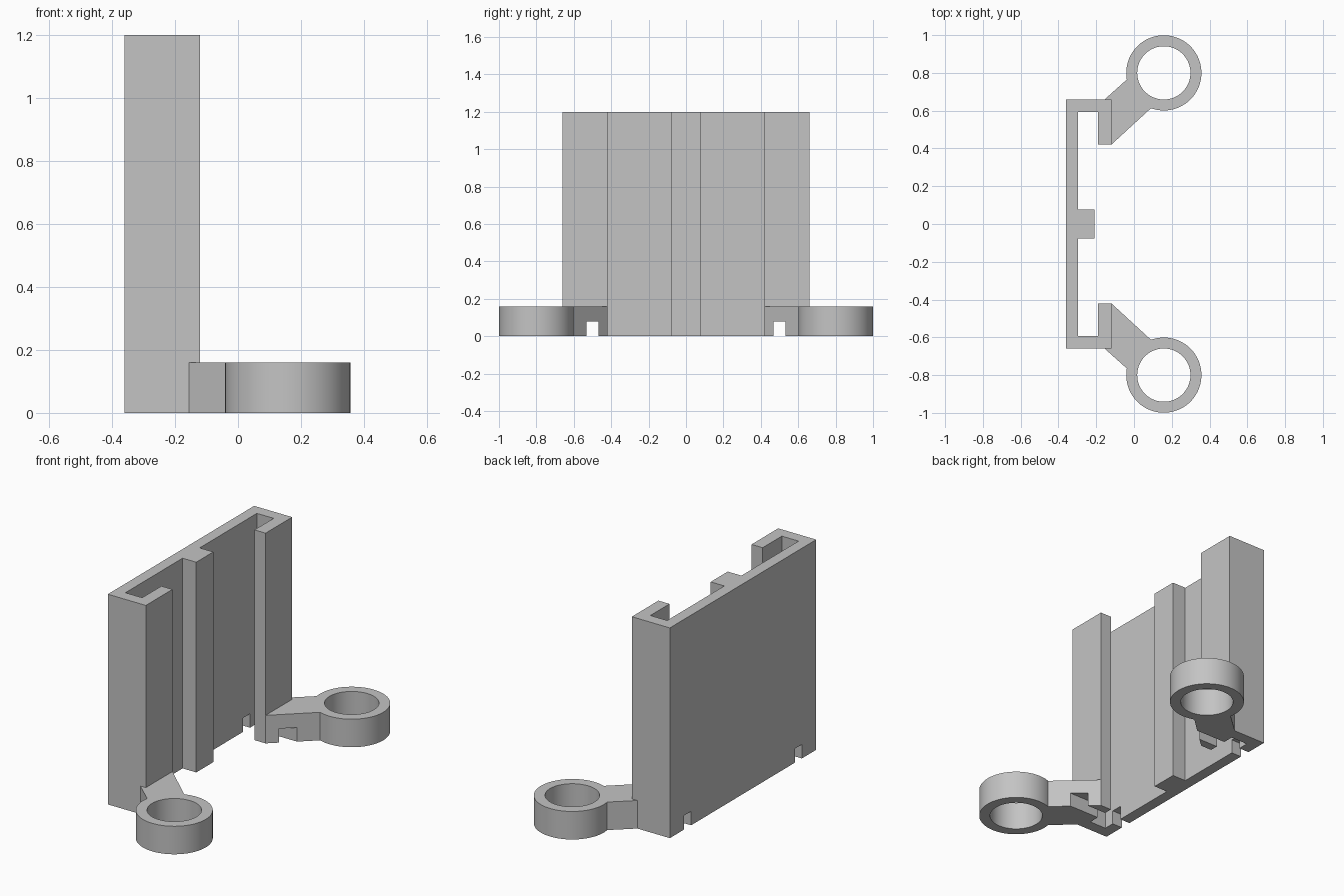
import bpy, bmesh, math

if "Cube" in bpy.data.objects:
    bpy.data.objects.remove(bpy.data.objects["Cube"])

grey = bpy.data.materials.new("plain grey")
grey.diffuse_color = (0.55, 0.55, 0.55, 1)
grey.use_nodes = True
grey.node_tree.nodes["Principled BSDF"].inputs["Base Color"].default_value = grey.diffuse_color


def prism(name, pts, z0, z1):
    """Extrude a closed xy outline between two heights."""
    bm = bmesh.new()
    face = bm.faces.new([bm.verts.new((x, y, z0)) for x, y in pts])
    ext = bmesh.ops.extrude_face_region(bm, geom=[face])
    tops = [v for v in ext["geom"] if isinstance(v, bmesh.types.BMVert)]
    bmesh.ops.translate(bm, verts=tops, vec=(0, 0, z1 - z0))
    bmesh.ops.recalc_face_normals(bm, faces=bm.faces)
    mesh = bpy.data.meshes.new(name)
    bm.to_mesh(mesh)
    bm.free()
    ob = bpy.data.objects.new(name, mesh)
    bpy.context.collection.objects.link(ob)
    ob.data.materials.append(grey)
    return ob


def combine(target, tool, operation):
    """Apply a boolean and remove the tool object."""
    mod = target.modifiers.new("boolean", 'BOOLEAN')
    mod.operation, mod.solver, mod.object = operation, 'EXACT', tool
    bpy.context.view_layer.objects.active = target
    bpy.ops.object.modifier_apply(modifier=mod.name)
    bpy.data.objects.remove(tool)


def arc(r, a0, a1, n):
    return [(CX + r * math.cos(a0 + (a1 - a0) * i / n),
             CY + r * math.sin(a0 + (a1 - a0) * i / n)) for i in range(n + 1)]


# Channel frame: back plate, returned lips and centre rib
half = [(-0.36, 0.66), (-0.12, 0.66), (-0.12, 0.42), (-0.19, 0.42),
        (-0.19, 0.593), (-0.296, 0.593), (-0.296, 0.077), (-0.21, 0.077)]
frame = prism("channel_frame", half + [(x, -y) for x, y in reversed(half)], 0, 1.2)

# Ring arms at the foot
CX, CY, R = 0.158, 0.8, 0.199
a_low = math.atan2(0.613 - CY, 0.09 - CX)
a_up = math.atan2(0.765 - CY, -0.038 - CX) + 2 * math.pi
arm = ([(-0.15, 0.45), (-0.12, 0.42)] + arc(R, a_low, a_up, 72)
       + [(-0.155, 0.66), (-0.15, 0.64)])
hole = arc(0.141, 0, 2 * math.pi, 72)[:-1]
slot = [(-0.5, 0.468), (0.05, 0.468), (0.05, 0.531), (-0.5, 0.531)]

for s in (1, -1):
    def side(pts):
        return [(x, s * y) for x, y in pts]
    combine(frame, prism("ring_arm", side(arm), 0, 0.16), 'UNION')
    combine(frame, prism("ring_hole_cutter", side(hole), -0.1, 0.3), 'DIFFERENCE')
    combine(frame, prism("slot_cutter", side(slot), -0.1, 0.08), 'DIFFERENCE')

# Smooth rings, crisp edges
frame.select_set(True)
bpy.context.view_layer.objects.active = frame
bpy.ops.object.shade_smooth_by_angle(angle=math.radians(25))
